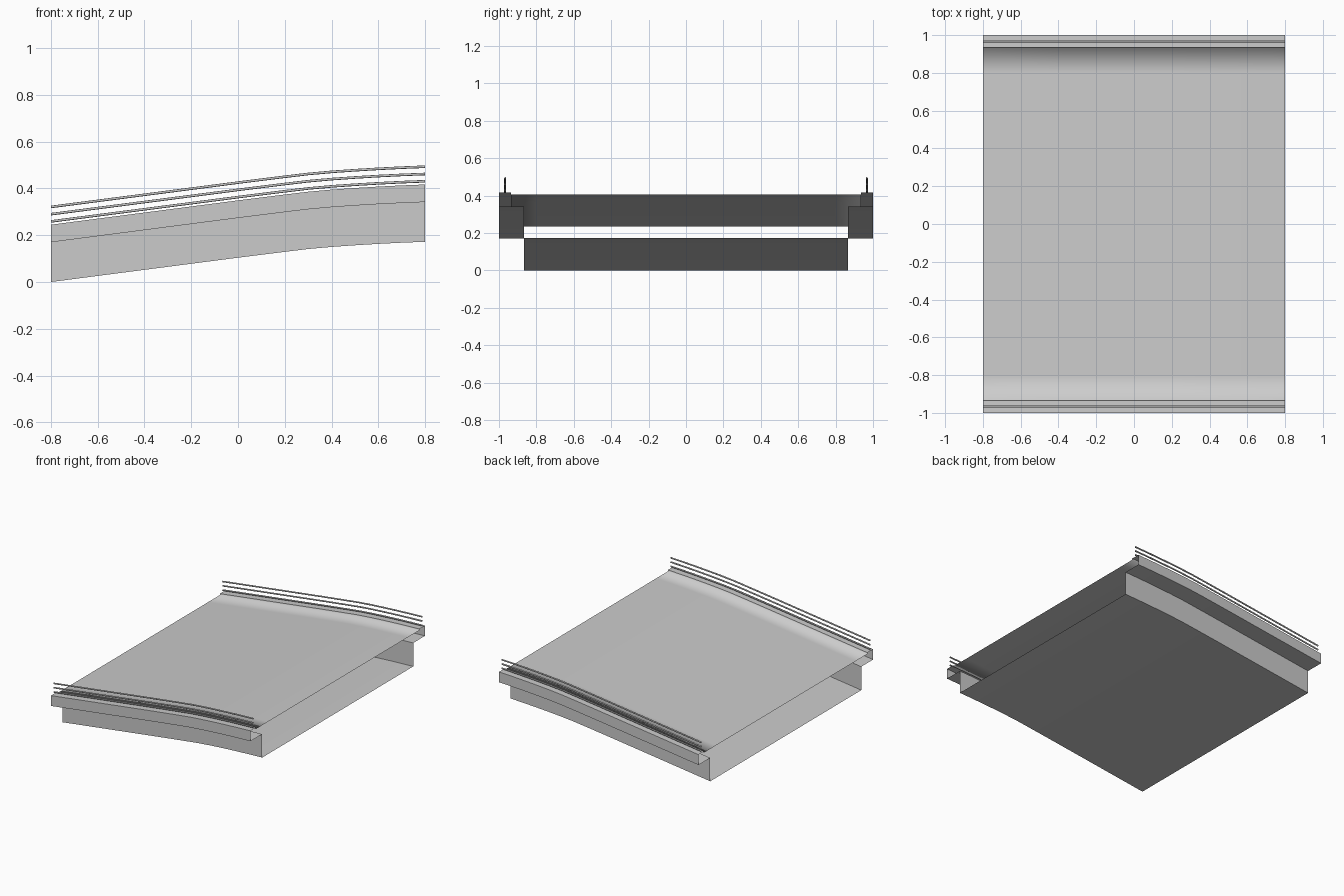
import bpy, bmesh, math

if "Cube" in bpy.data.objects:
    bpy.data.objects.remove(bpy.data.objects["Cube"])

# Side-view rise of the road: straight ramp that eases off at the top
PATH = [(-0.8, 0.0), (-0.4, 0.052), (0.0, 0.104), (0.2, 0.129), (0.3, 0.141),
        (0.4, 0.150), (0.5, 0.157), (0.6, 0.163), (0.7, 0.168), (0.8, 0.172)]


def sweep(name, loops, soft_y=None):
    """Sweep closed (y, z) cross-sections along PATH, leaving the ends open."""
    bm = bmesh.new()
    for loop in loops:
        rings = [[bm.verts.new((x, y, z + rise)) for y, z in loop] for x, rise in PATH]
        n = len(loop)
        for a, b in zip(rings, rings[1:]):
            for i in range(n):
                j = (i + 1) % n
                bm.faces.new((a[i], a[j], b[j], b[i]))
    bmesh.ops.recalc_face_normals(bm, faces=bm.faces)
    for f in bm.faces:
        f.smooth = True
    for e in bm.edges:
        if len(e.link_faces) == 2 and e.calc_face_angle() > math.radians(50):
            # the foot of each kerb is softly shaded into the deck
            foot = soft_y and all(abs(abs(v.co.y) - soft_y) < 1e-4 for v in e.verts) \
                and all(v.co.z < 0.24 + rise_at(v.co.x) for v in e.verts)
            e.smooth = bool(foot)
    mesh = bpy.data.meshes.new(name)
    bm.to_mesh(mesh)
    bm.free()
    obj = bpy.data.objects.new(name, mesh)
    bpy.context.collection.objects.link(obj)
    return obj


def rise_at(x):
    return min(PATH, key=lambda p: abs(p[0] - x))[1]


# Road body: hollow girder, overhanging ledges, kerbs and deck
half = [(0.865, 0.0), (0.865, 0.17), (1.0, 0.17), (1.0, 0.245),
        (0.935, 0.245), (0.935, 0.235), (0.80, 0.235)]
section = half + [(-y, z) for y, z in reversed(half)]
sweep("road_body", [section], soft_y=0.935)


# Guard rails: three thin bars above each kerb
def bar(y, z, r=0.0055, sides=8):
    return [(y + r * math.cos(2 * math.pi * k / sides),
             z + r * math.sin(2 * math.pi * k / sides)) for k in range(sides)]


for side, label in ((-1, "front"), (1, "back")):
    sweep(label + "_guard_rails", [bar(side * 0.967, z) for z in (0.259, 0.29, 0.321)])
